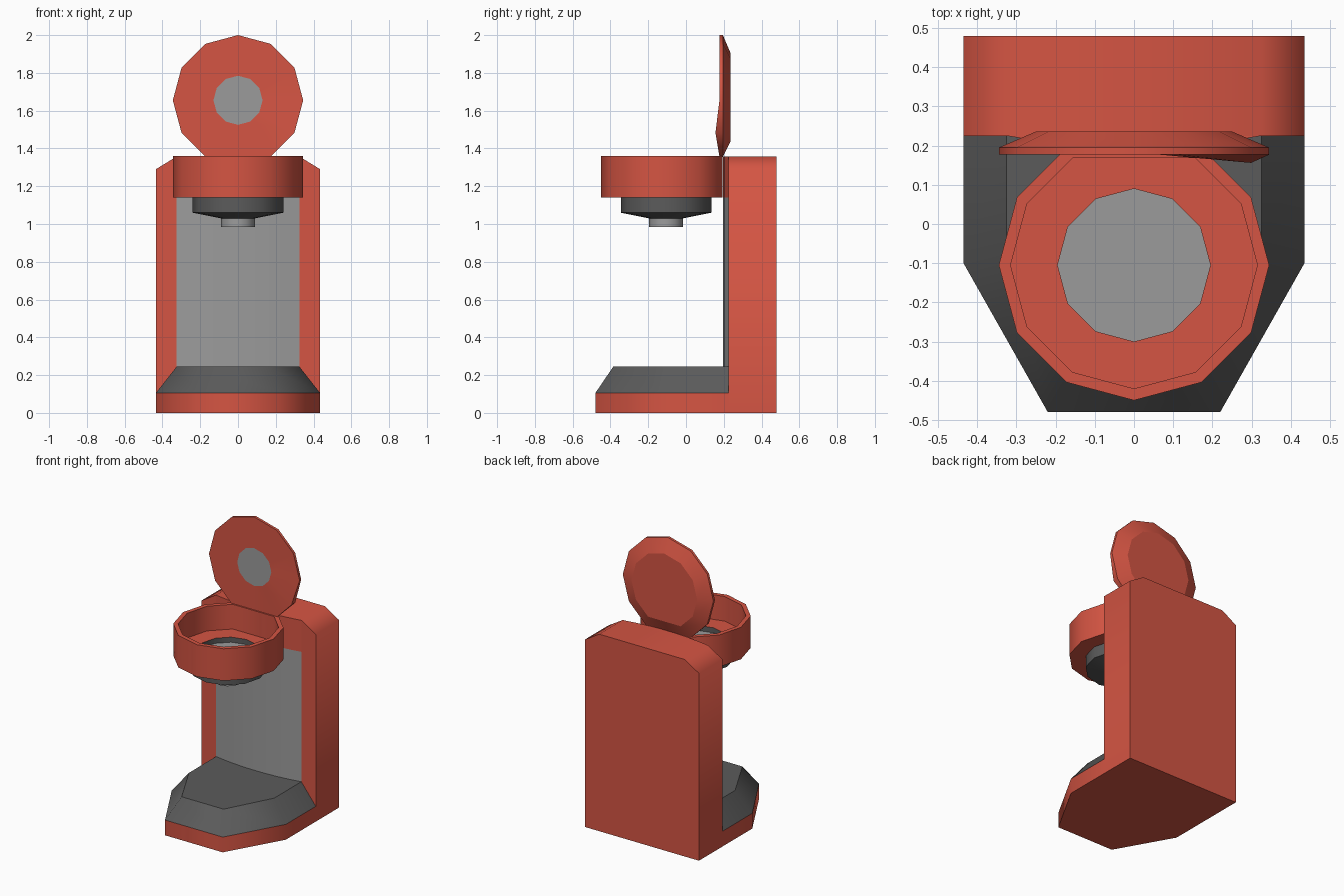
import bpy, bmesh, math
from mathutils import Vector

if "Cube" in bpy.data.objects:
    bpy.data.objects.remove(bpy.data.objects["Cube"])


def material(name, rgb):
    m = bpy.data.materials.new(name)
    m.diffuse_color = (*rgb, 1)
    m.use_nodes = True
    m.node_tree.nodes["Principled BSDF"].inputs["Base Color"].default_value = m.diffuse_color
    return m


MATS = [material("coral_red", (0.66, 0.09, 0.056)),
        material("dark_grey", (0.105, 0.105, 0.105)),
        material("light_grey", (0.33, 0.33, 0.33))]
RED, DARK, LIGHT = 0, 1, 2


def loft(name, rings, mats, start, end):
    """Skin rings of points; ring edges stay crisp, edges along the skin are smooth."""
    bm = bmesh.new()
    rows = [[bm.verts.new(p) for p in r] for r in rings]
    n = len(rows[0])
    for a, b, m in zip(rows, rows[1:], mats):
        for i in range(n):
            f = bm.faces.new((a[i], a[(i + 1) % n], b[(i + 1) % n], b[i]))
            f.material_index, f.smooth = m, True
    for row, m in ((rows[0][::-1], start), (rows[-1], end)):
        bm.faces.new(row).material_index = m
    bmesh.ops.recalc_face_normals(bm, faces=bm.faces)
    along = {frozenset((a[i], b[i])) for a, b in zip(rows, rows[1:]) for i in range(n)}
    for e in bm.edges:
        e.smooth = frozenset(e.verts) in along and e.calc_face_angle(0) < math.radians(65)
    me = bpy.data.meshes.new(name)
    bm.to_mesh(me)
    bm.free()
    for m in MATS:
        me.materials.append(m)
    ob = bpy.data.objects.new(name, me)
    bpy.context.collection.objects.link(ob)
    return ob


CY, LZ = -0.105, 1.655   # cup axis and lid centre


def circle(r):
    return [(r * math.cos(math.tau * i / 12), r * math.sin(math.tau * i / 12)) for i in range(12)]


def flat_ring(r, z, back=9):
    return [Vector((x, min(y + CY, back), z)) for x, y in circle(r)]


def lid_ring(r, y, bottom=0):
    return [Vector((x, y, max(z + LZ, bottom))) for x, z in circle(r)]


def mirrored(half):
    return half + [(-x, y) for x, y in reversed(half)]


def level(half, z):
    return [(x, y, z) for x, y in mirrored(half)]


# back column with chamfered top
side = [(0.435, 0), (0.435, 1.29), (0.325, 1.357)]
loft("back_column", [[(x, y, z) for x, z in mirrored(side)] for y in (0.225, 0.48)],
     [RED], RED, RED)

# base: red foot and sloped grey tray
outer = [(0.435, 0.226), (0.435, -0.1), (0.22, -0.48)]
inner = [(0.325, 0.226), (0.325, -0.07), (0.16, -0.385)]
loft("base_foot", [level(outer, 0), level(outer, 0.105)], [RED], RED, RED)
loft("drip_tray", [level(outer, 0.105), level(inner, 0.245)], [DARK], DARK, DARK)

# gently bowed front panel
bow = [(x, 0.195 + 0.03 * (x / 0.325) ** 2) for x in (0.325, 0.24, 0.16, 0.06)]
loft("front_panel", [level(bow, z) for z in (0.24, 1.14, 1.357)], [LIGHT, RED], LIGHT, RED)

# open brewing cup
loft("brew_cup", [flat_ring(0.345, 1.14, 0.194), flat_ring(0.345, 1.36, 0.194),
                  flat_ring(0.315, 1.36, 0.168), flat_ring(0.315, 1.19, 0.168),
                  flat_ring(0.195, 1.19), flat_ring(0.195, 1.155)],
     [RED, RED, RED, RED, DARK], RED, LIGHT)

# funnel and spout under the cup
loft("funnel", [flat_ring(0.24, 1.145), flat_ring(0.24, 1.06), flat_ring(0.09, 1.03)],
     [DARK, DARK], DARK, DARK)
loft("spout", [flat_ring(0.09, 1.035), flat_ring(0.09, 0.983)], [LIGHT], LIGHT, LIGHT)

# upright open lid with domed back
front = lid_ring(0.345, 0.177, LZ - 0.299)
front[11].y = 0.156      # slightly bent rim corner
loft("lid", [lid_ring(0.13, 0.177), front, lid_ring(0.345, 0.195, LZ - 0.299),
             lid_ring(0.25, 0.236, LZ - 0.217)],
     [RED, RED, RED], LIGHT, RED)
